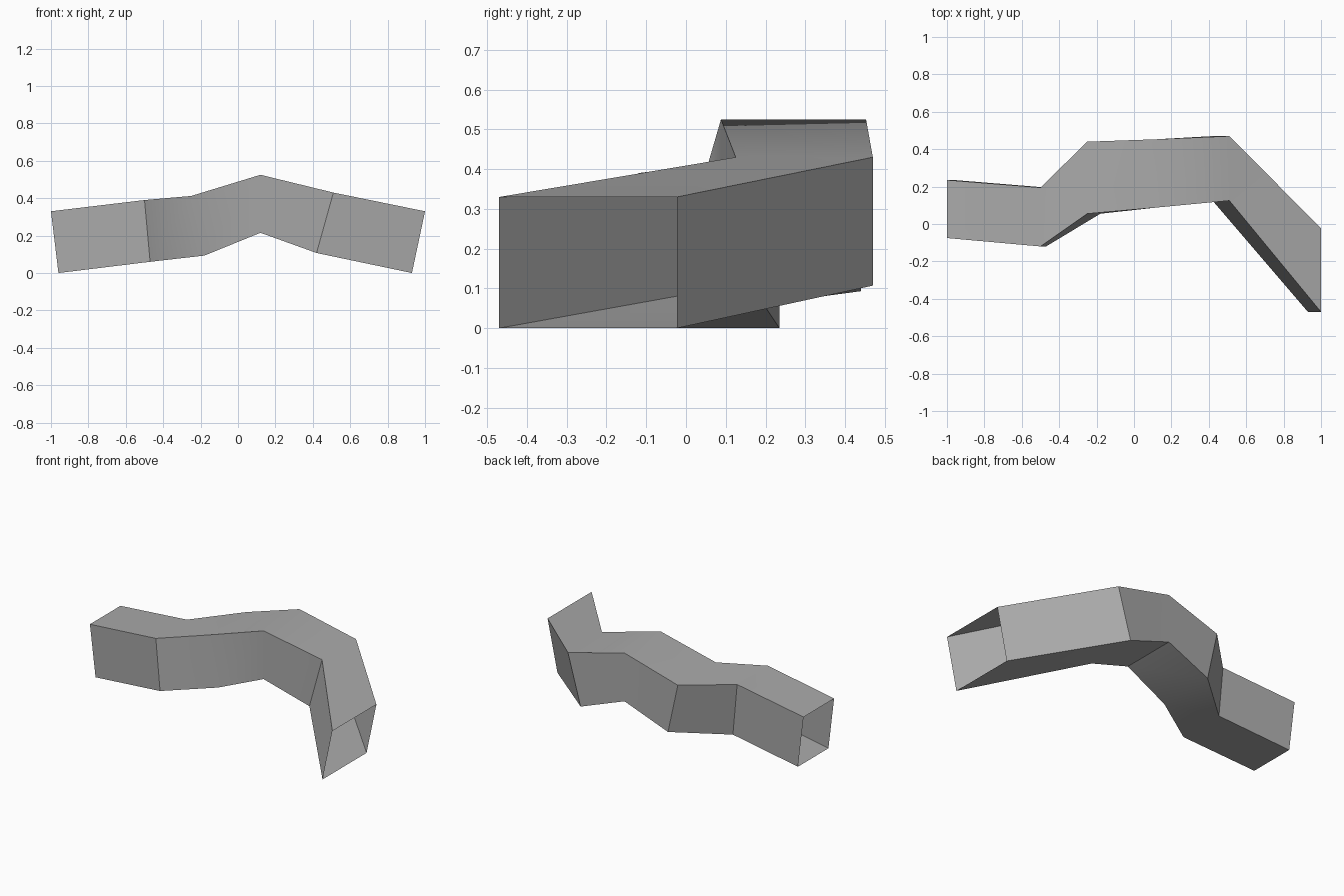
import bpy, math

cube = bpy.data.objects.get("Cube")
if cube:
    bpy.data.objects.remove(cube, do_unlink=True)

# Plain grey material
grey = bpy.data.materials.new("plain grey")
grey.use_nodes = True
color = (0.4, 0.4, 0.4, 1)
grey.diffuse_color = color
grey.node_tree.nodes["Principled BSDF"].inputs["Base Color"].default_value = color

# Stations along the duct: top x, bottom x, front y, back y, bottom z, top z
stations = [
    (-1.00, -0.96, -0.075, 0.235, 0.00, 0.33),
    (-0.50, -0.47, -0.12, 0.195, 0.06, 0.39),
    (-0.25, -0.18, 0.055, 0.44, 0.093, 0.412),
    (0.12, 0.12, 0.088, 0.453, 0.215, 0.525),
    (0.51, 0.42, 0.125, 0.47, 0.107, 0.43),
    (1.00, 0.93, -0.47, -0.023, 0.00, 0.33),
]

# Four corners per station, joined by quads; both ends stay open
verts, faces = [], []
for top_x, low_x, front, back, low, high in stations:
    verts += [(low_x, front, low), (low_x, back, low),
              (top_x, back, high), (top_x, front, high)]
for ring in range(len(stations) - 1):
    for side in range(4):
        a, b = ring * 4 + side, ring * 4 + (side + 1) % 4
        faces.append((a, a + 4, b + 4, b)[::-1])

mesh = bpy.data.meshes.new("bent_duct")
mesh.from_pydata(verts, [], faces)
mesh.materials.append(grey)
duct = bpy.data.objects.new("bent_duct", mesh)
bpy.context.collection.objects.link(duct)

# Gentle bends shade smoothly, strong bends stay sharp
bpy.ops.object.select_all(action="DESELECT")
duct.select_set(True)
bpy.context.view_layer.objects.active = duct
bpy.ops.object.shade_smooth_by_angle(angle=math.radians(35))
